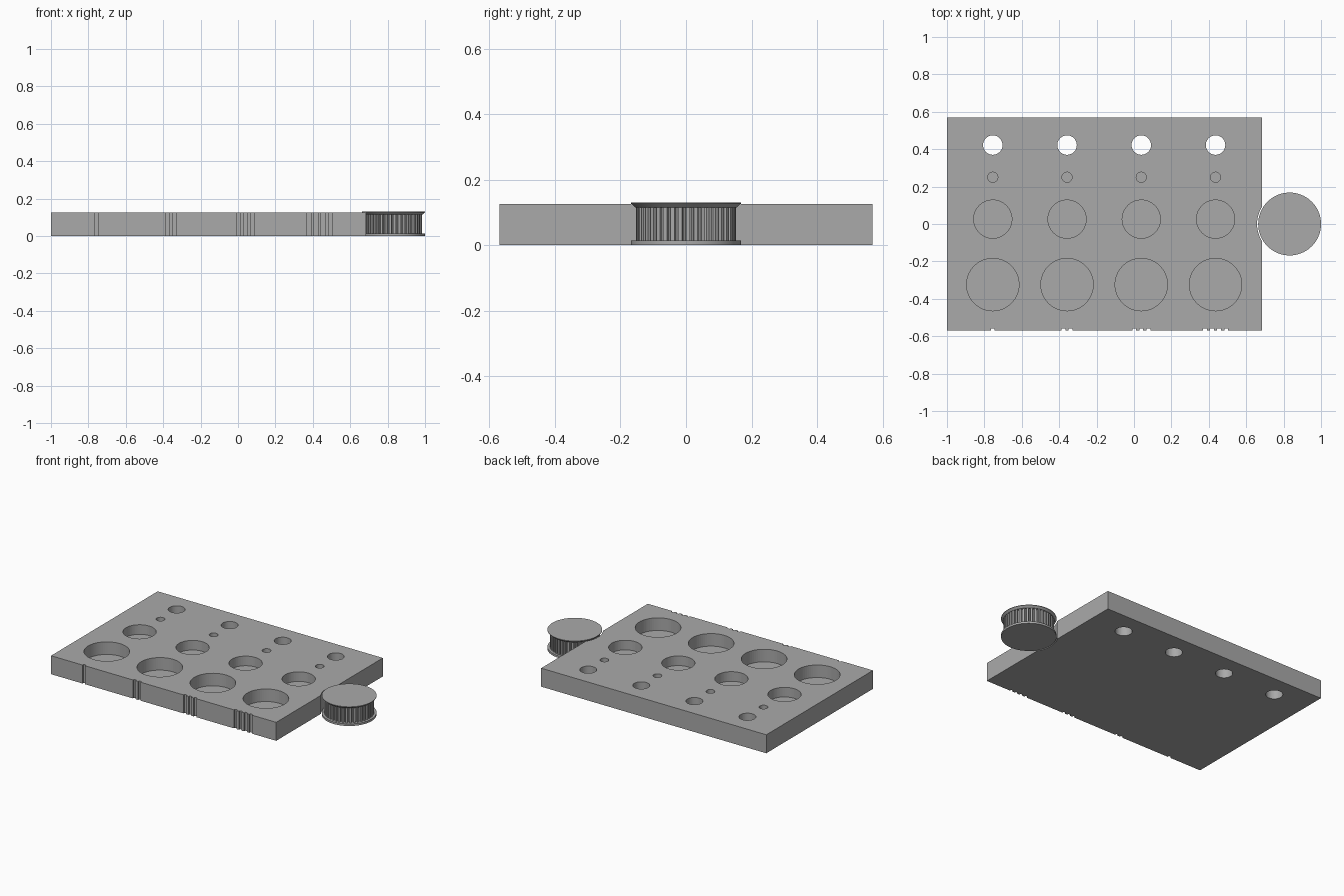
import bpy, bmesh, math

if "Cube" in bpy.data.objects:
    bpy.data.objects.remove(bpy.data.objects["Cube"])

grey = bpy.data.materials.new("plain grey")
grey.diffuse_color = (0.4, 0.4, 0.4, 1)
grey.use_nodes = True
grey.node_tree.nodes["Principled BSDF"].inputs["Base Color"].default_value = grey.diffuse_color
T = 0.125                      # plate thickness
COLS = [-0.755, -0.358, 0.039, 0.436]


def finish(name, bm):
    bmesh.ops.recalc_face_normals(bm, faces=bm.faces)
    me = bpy.data.meshes.new(name)
    bm.to_mesh(me)
    bm.free()
    me.materials.append(grey)
    ob = bpy.data.objects.new(name, me)
    bpy.context.collection.objects.link(ob)
    return ob


def add_box(bm, x0, x1, y0, y1, z0, z1):
    vs = bmesh.ops.create_cube(bm, size=1)["verts"]
    for v in vs:
        v.co = (x0 if v.co.x < 0 else x1, y0 if v.co.y < 0 else y1, z0 if v.co.z < 0 else z1)


def add_cyl(bm, x, y, r, z0, z1, r_top=None, n=64):
    vs = bmesh.ops.create_cone(bm, cap_ends=True, segments=n, radius1=r,
                               radius2=r_top or r, depth=z1 - z0)["verts"]
    bmesh.ops.translate(bm, verts=vs, vec=(x, y, (z0 + z1) / 2))


def smooth(ob):
    bpy.ops.object.select_all(action='DESELECT')
    ob.select_set(True)
    bpy.context.view_layer.objects.active = ob
    bpy.ops.object.shade_smooth_by_angle(angle=math.radians(30))


# plate
bm = bmesh.new()
add_box(bm, -1, 0.685, -0.57, 0.57, 0, T)
plate = finish("plate", bm)

# cutters: rows of holes (y, radius, floor), edge index notches, pulley recess
bm = bmesh.new()
for i, x in enumerate(COLS):
    for y, r, floor in [(0.422, 0.052, -0.1), (0.25, 0.027, 0.04),
                        (0.026, 0.102, 0.06), (-0.324, 0.14, 0.04)]:
        add_cyl(bm, x, y, r, floor, T + 0.1)
    for k in range(i + 1):
        nx = x + (k - i / 2) * 0.038
        add_box(bm, nx - 0.01, nx + 0.01, -0.7, -0.559, -0.1, T + 0.1)
add_cyl(bm, 0.83, 0, 0.172, -0.1, T + 0.1)
cutter = finish("hole_cutter", bm)
cutter.hide_render = True
cutter.hide_viewport = True
mod = plate.modifiers.new("holes", 'BOOLEAN')
mod.operation = 'DIFFERENCE'
mod.solver = 'EXACT'
mod.object = cutter
smooth(plate)

# pulley flanges
bm = bmesh.new()
add_cyl(bm, 0.832, 0, 0.168, 0, 0.014)
smooth(finish("lower_flange", bm))
bm = bmesh.new()
add_cyl(bm, 0.832, 0, 0.155, 0.115, 0.127, 0.168)
add_cyl(bm, 0.832, 0, 0.168, 0.127, 0.13)
smooth(finish("upper_flange", bm))

# toothed pulley body: an extruded ring of teeth
TEETH, R_OUT, R_IN = 40, 0.153, 0.141
bm = bmesh.new()
ring = []
for t in range(TEETH):
    for f, r in [(0.0, R_OUT), (0.25, R_OUT), (0.5, R_OUT), (0.56, R_IN), (0.75, R_IN - 0.002), (0.94, R_IN)]:
        a = 2 * math.pi * (t + f) / TEETH
        ring.append(bm.verts.new((0.832 + r * math.cos(a), r * math.sin(a), 0.012)))
face = bm.faces.new(ring)
out = bmesh.ops.extrude_face_region(bm, geom=[face])["geom"]
bmesh.ops.translate(bm, verts=[g for g in out if isinstance(g, bmesh.types.BMVert)], vec=(0, 0, 0.106))
finish("toothed_pulley", bm)
